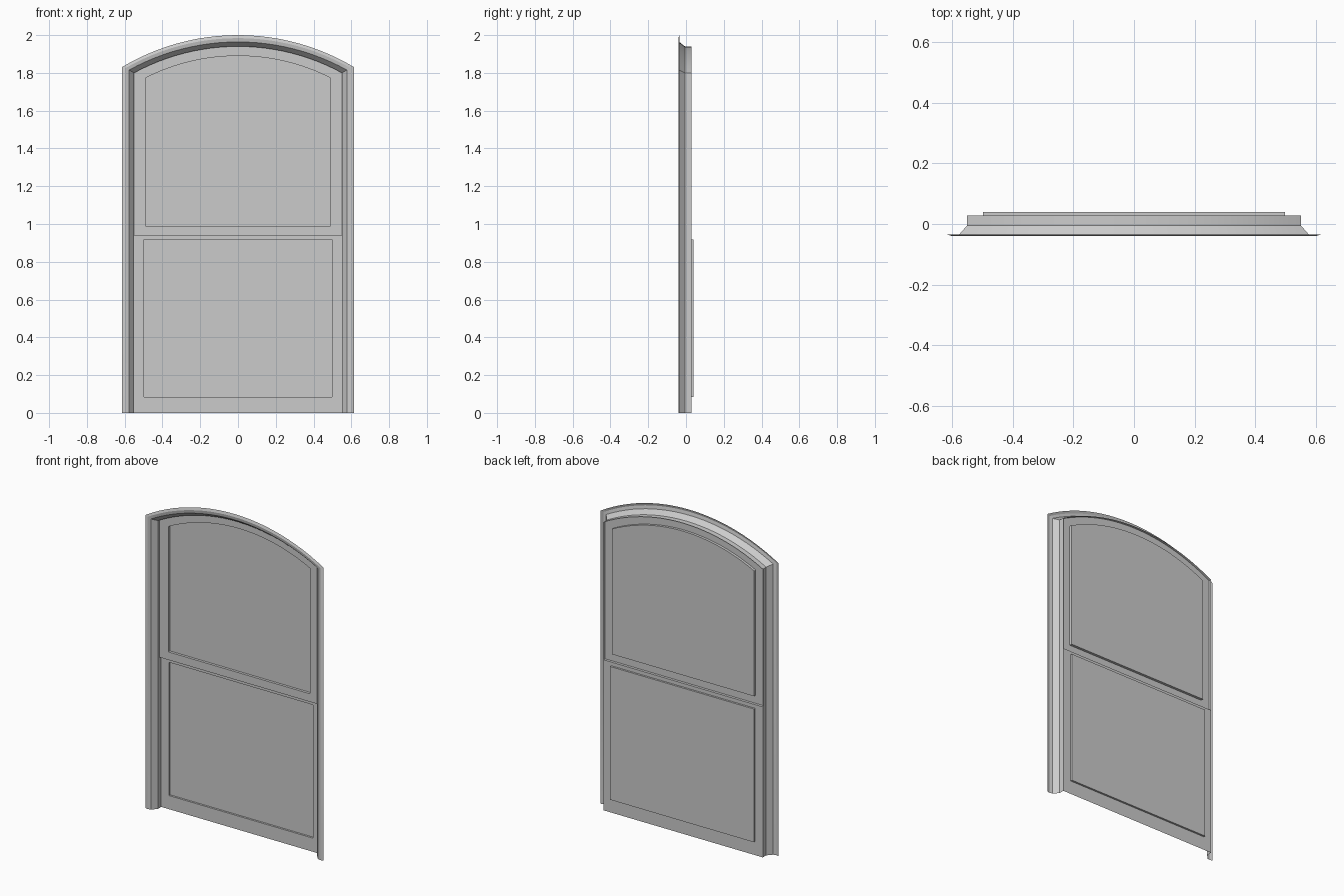
import bpy, bmesh, math

if "Cube" in bpy.data.objects:
    bpy.data.objects.remove(bpy.data.objects["Cube"])

SEG = 24  # arch segments


def arch_ring(hw, base, edge, top, y):
    """Right foot, over the segmental arch, to left foot."""
    rise = top - edge
    r = (hw * hw + rise * rise) / (2 * rise)
    a = math.asin(hw / r)
    pts = [(hw, y, base)]
    for i in range(SEG + 1):
        t = a - 2 * a * i / SEG
        pts.append((r * math.sin(t), y, top - r + r * math.cos(t)))
    return pts + [(-hw, y, base)]


def rect_ring(hw, z0, z1, y):
    return [(hw, y, z0), (hw, y, z1), (-hw, y, z1), (-hw, y, z0)]


def loft(name, rings, closed, cap):
    """Bridge successive rings; optionally close them and fill the last one."""
    bm = bmesh.new()
    rows = [[bm.verts.new(p) for p in ring] for ring in rings]
    n = len(rows[0])
    for a, b in zip(rows, rows[1:]):
        for i in range(n if closed else n - 1):
            j = (i + 1) % n
            bm.faces.new((a[i], a[j], b[j], b[i]))
    if cap:
        bm.faces.new(rows[-1])
    bmesh.ops.recalc_face_normals(bm, faces=bm.faces)
    # the visible side of these sheets faces the front
    if sum(f.normal.y * f.calc_area() for f in bm.faces) > 0:
        bmesh.ops.reverse_faces(bm, faces=bm.faces)
    me = bpy.data.meshes.new(name)
    bm.to_mesh(me)
    bm.free()
    ob = bpy.data.objects.new(name, me)
    bpy.context.collection.objects.link(ob)
    bpy.ops.object.select_all(action='DESELECT')
    ob.select_set(True)
    bpy.context.view_layer.objects.active = ob
    bpy.ops.object.shade_smooth_by_angle(angle=math.radians(25))
    return ob


UP_Y, LOW_Y = 0.012, 0.028  # sash planes
RAIL = 0.94                 # meeting height of the sashes

# arched casing: gently bulged face, splayed reveal, straight reveal
casing = [(0.615, 1.83, 2.0, -0.035), (0.598, 1.824, 1.984, -0.04),
          (0.577, 1.815, 1.964, -0.036), (0.55, 1.80, 1.94, -0.005),
          (0.55, 1.80, 1.94, LOW_Y)]
loft("arched_casing", [arch_ring(h, 0, e, t, y) for h, e, t, y in casing],
     False, False)

# upper sash with recessed pane
loft("upper_sash", [arch_ring(0.55, RAIL, 1.80, 1.94, UP_Y),
                    arch_ring(0.49, 0.99, 1.773, 1.89, UP_Y),
                    arch_ring(0.49, 0.99, 1.773, 1.89, LOW_Y)], True, True)

# lower sash with recessed pane
loft("lower_sash", [rect_ring(0.55, 0, RAIL, LOW_Y),
                    rect_ring(0.497, 0.085, 0.917, LOW_Y),
                    rect_ring(0.497, 0.085, 0.917, 0.04)], True, True)

# ledge joining the two sashes
loft("meeting_ledge", [[(0.55, UP_Y, RAIL), (-0.55, UP_Y, RAIL)],
                       [(0.55, LOW_Y, RAIL), (-0.55, LOW_Y, RAIL)]],
     False, False)
